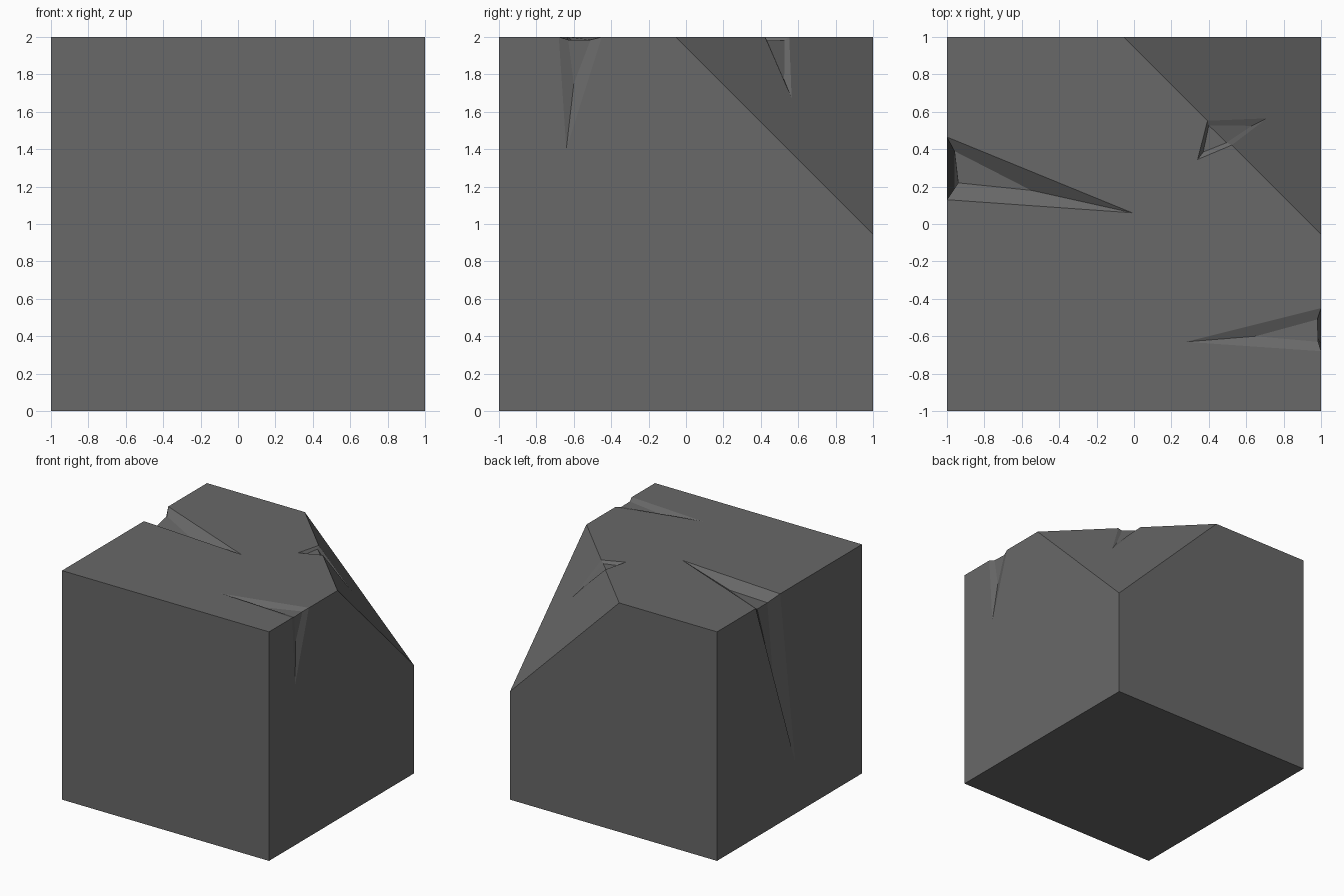
import bpy, bmesh

if "Cube" in bpy.data.objects:
    bpy.data.objects.remove(bpy.data.objects["Cube"])

stone = bpy.data.materials.new("dark grey stone")
stone.diffuse_color = (0.14, 0.14, 0.14, 1)
stone.use_nodes = True
stone.node_tree.nodes["Principled BSDF"].inputs["Base Color"].default_value = stone.diffuse_color

bm = bmesh.new()


def v(*co):
    return bm.verts.new(co)


def notch(a, t, b, l, q, m, p, n):
    """Chip across an edge: a, b on the edge, t and l tips on the two faces,
    q, p, m, n the sunken floor. Returns the two rim chains."""
    a, t, b, l, q, m, p, n = (v(*c) for c in (a, t, b, l, q, m, p, n))
    for f in ((t, a, q, m), (t, m, p, b), (m, q, p),
              (a, l, n, q), (b, p, n, l), (q, n, p)):
        bm.faces.new(f)
    return [a, t, b], [a, l, b]


# Block corners, with one top corner sliced off
b0, b1, b2, b3 = v(-1, -1, 0), v(1, -1, 0), v(1, 1, 0), v(-1, 1, 0)
t0, t1, t3 = v(-1, -1, 2), v(1, -1, 2), v(-1, 1, 2)
c0, c1, c2 = v(1, -.055, 2), v(-.055, 1, 2), v(1, 1, .945)

# Chips: left edge, right edge, sliced edge
lt, ls = notch((-1, .465, 2), (-.01, .06, 2), (-1, .13, 2), (-1, -.076, .46),
               (-.96, .39, 1.955), (-.55, .18, 1.93), (-.94, .22, 1.94), (-.96, .17, 1.26))
rt, rs = notch((1, -.68, 2), (.28, -.63, 2), (1, -.45, 2), (1, -.64, 1.4),
               (.985, -.63, 1.985), (.65, -.6, 1.97), (.98, -.51, 1.985), (.975, -.6, 1.75))
ct, cs = notch((.523, .422, 2), (.34, .345, 2), (.393, .552, 2), (.71, .565, 1.67),
               (.495, .435, 1.98), (.37, .385, 1.975), (.4, .527, 1.98), (.63, .525, 1.77))

# Outer faces follow the chip rims
for loop in ([t0, t1] + rt + [c0] + ct + [c1, t3] + lt,   # top
             [b1, b2, c2, c0] + rs[::-1] + [t1],          # right
             [b3, b0, t0] + ls[::-1] + [t3],              # left
             [c0, c2, c1] + cs[::-1],                     # slice
             [b2, b3, t3, c1, c2],                        # back
             [b0, b1, t1, t0],                            # front
             [b0, b3, b2, b1]):                           # bottom
    bm.faces.new(loop)
bmesh.ops.recalc_face_normals(bm, faces=bm.faces[:])

me = bpy.data.meshes.new("chipped_block")
bm.to_mesh(me)
bm.free()
me.materials.append(stone)
bpy.context.collection.objects.link(bpy.data.objects.new("chipped_block", me))
